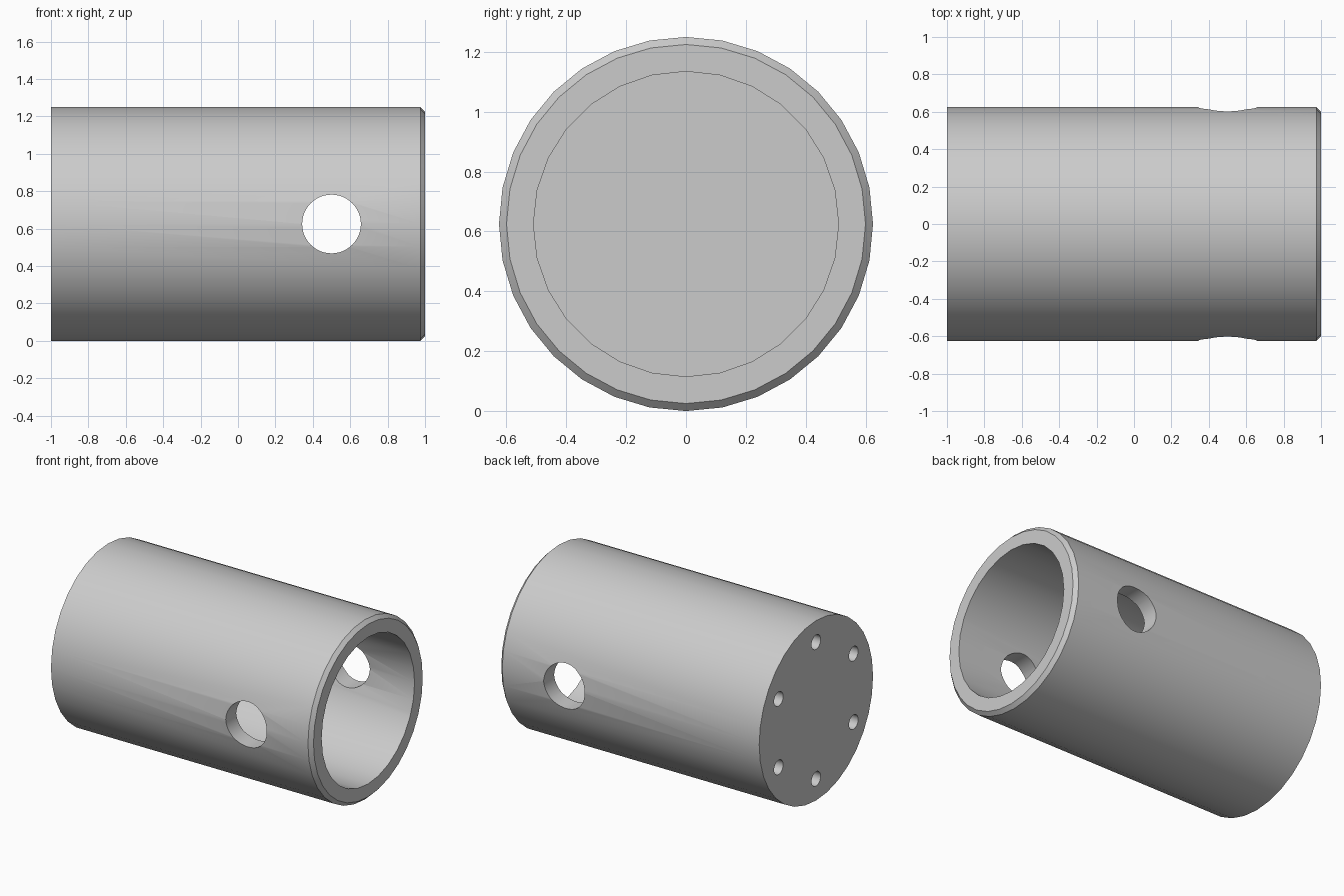
import bpy
import bmesh
from math import cos, sin, pi, radians
from mathutils import Matrix, Vector

RADIUS, LENGTH = 0.625, 2.0
CENTRE_Z = RADIUS
CHAMFER = 0.025
BORE_RADIUS, FLOOR_X = 0.51, -0.5
SIDE_HOLE_RADIUS, SIDE_HOLE_X = 0.157, 0.5
BOLT_RADIUS, BOLT_CIRCLE, BOLT_DEPTH, BOLT_COUNT = 0.05, 0.475, 0.3, 6

cube = bpy.data.objects.get("Cube")
if cube:
    bpy.data.objects.remove(cube, do_unlink=True)

grey = bpy.data.materials.new("light_grey_metal")
grey.use_nodes = True
colour = (0.6, 0.6, 0.6, 1)
grey.diffuse_color = colour
grey.node_tree.nodes["Principled BSDF"].inputs["Base Color"].default_value = colour


def cylinder(name, axis, radius, depth, centre, sides, chamfer=0):
    """Cylinder along X or Y, optionally chamfered on its positive end."""
    bm = bmesh.new()
    bmesh.ops.create_cone(bm, cap_ends=True, segments=sides,
                          radius1=radius, radius2=radius, depth=depth)
    if chamfer:
        rim = [e for e in bm.edges if all(v.co.z > 0 for v in e.verts)]
        bmesh.ops.bevel(bm, geom=rim, offset=chamfer, segments=1,
                        affect='EDGES', profile=0.5)
    turn = Matrix.Rotation(pi / 2, 4, 'Y' if axis == 'X' else 'X')
    bmesh.ops.transform(bm, matrix=Matrix.Translation(Vector(centre)) @ turn,
                        verts=bm.verts)
    mesh = bpy.data.meshes.new(name)
    bm.to_mesh(mesh)
    bm.free()
    mesh.materials.append(grey)
    obj = bpy.data.objects.new(name, mesh)
    bpy.context.collection.objects.link(obj)
    return obj


# Outer sleeve, chamfered at the open end
sleeve = cylinder("sleeve_body", 'X', RADIUS, LENGTH, (0, 0, CENTRE_Z), 32, CHAMFER)

# Main bore, stopping at a thick floor
bore_end = LENGTH / 2 + 0.2
cutters = [cylinder("bore_cutter", 'X', BORE_RADIUS, bore_end - FLOOR_X,
                    ((bore_end + FLOOR_X) / 2, 0, CENTRE_Z), 28)]

# Cross hole through both side walls
cutters.append(cylinder("side_hole_cutter", 'Y', SIDE_HOLE_RADIUS, 2,
                        (SIDE_HOLE_X, 0, CENTRE_Z), 48))

# Ring of blind bolt holes in the closed end
for i in range(BOLT_COUNT):
    a = 2 * pi * i / BOLT_COUNT
    cutters.append(cylinder("bolt_hole_cutter", 'X', BOLT_RADIUS, 2 * BOLT_DEPTH,
                            (-LENGTH / 2, BOLT_CIRCLE * sin(a),
                             CENTRE_Z + BOLT_CIRCLE * cos(a)), 24))

# Cut every hole, then remove the cutters
bpy.ops.object.select_all(action='DESELECT')
bpy.context.view_layer.objects.active = sleeve
sleeve.select_set(True)
for cutter in cutters:
    cutter.hide_render = True
    mod = sleeve.modifiers.new("cut", 'BOOLEAN')
    mod.operation = 'DIFFERENCE'
    mod.solver = 'EXACT'
    mod.object = cutter
    bpy.ops.object.modifier_apply(modifier=mod.name)
    bpy.data.objects.remove(cutter, do_unlink=True)

bpy.ops.object.shade_smooth_by_angle(angle=radians(30))
